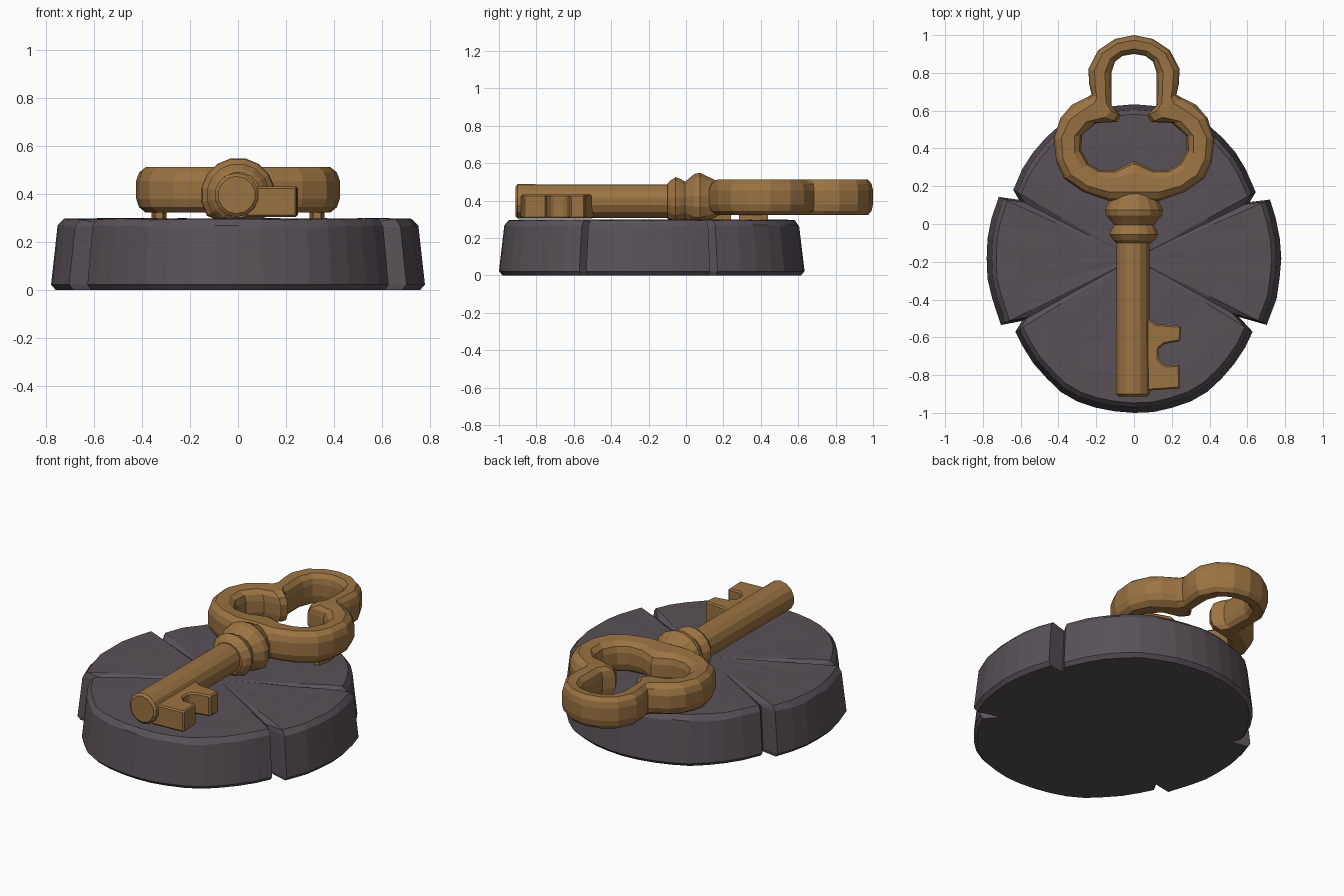
import bpy, bmesh, math, random
from math import sin, cos, radians, degrees, asin, pi

if "Cube" in bpy.data.objects:
    bpy.data.objects.remove(bpy.data.objects["Cube"])

random.seed(4)

def material(name, rgb):
    m = bpy.data.materials.new(name)
    m.diffuse_color = (*rgb, 1)
    m.use_nodes = True
    m.node_tree.nodes["Principled BSDF"].inputs["Base Color"].default_value = m.diffuse_color
    return m

STONE = material("dark_stone", (0.100, 0.083, 0.098))
BRASS = material("old_brass", (0.33, 0.172, 0.055))

def finish(name, bm, mat):
    bmesh.ops.recalc_face_normals(bm, faces=bm.faces)
    me = bpy.data.meshes.new(name)
    bm.to_mesh(me)
    bm.free()
    me.materials.append(mat)
    ob = bpy.data.objects.new(name, me)
    bpy.context.collection.objects.link(ob)
    return ob

def loft(name, rings, mat, closed=False):
    """Skin a list of equal-length point rings; cap the ends or close the loop."""
    bm = bmesh.new()
    vs = [[bm.verts.new(p) for p in r] for r in rings]
    n = len(vs[0])
    pairs = list(zip(vs, vs[1:])) + ([(vs[-1], vs[0])] if closed else [])
    for a, b in pairs:
        for i in range(n):
            j = (i + 1) % n
            bm.faces.new((a[i], a[j], b[j], b[i]))
    if not closed:
        bm.faces.new(vs[0])
        bm.faces.new(vs[-1])
    return finish(name, bm, mat)

# --- Stone disc: polar rings, four chipped notches with cracks running inward
CY, RX, RY = -0.183, 0.78, 0.817
NOTCH = [25, 154, 208, 332]          # parametric angles of the notches
DEPTH = {25: .87, 154: .87, 208: .86, 332: .81}

angles = [a * 7.5 for a in range(48)
          if all(abs(a * 7.5 - n) > 5.5 for n in NOTCH)]
for n in NOTCH:
    angles += [n - 2.5, n, n + 2.5]
angles.sort()

def radius_factor(a):
    if a in NOTCH:
        return DEPTH[a]
    n = min(NOTCH, key=lambda k: abs(a - k))
    d = degrees(asin(abs(sin(radians(a))))) - degrees(asin(abs(sin(radians(n)))))
    return 1 - 0.07 * max(0, 1 - d / 35) if d > 0 else 1.0

outline = [radius_factor(a) + (random.uniform(-.004, .004) if a % 90 else 0)
           for a in angles]

def disc_ring(scale, z, crack=0, rough=0):
    out = []
    for a, f in zip(angles, outline):
        f = 1 + (f - 1) * (1 if scale > .9 else .3)
        drop = crack if a in NOTCH else 0
        out.append((RX * scale * f * cos(radians(a)),
                    CY + RY * scale * f * sin(radians(a)),
                    z - drop + random.uniform(-rough, rough)))
    return out

loft("stone_disc", [
    disc_ring(.975, 0), disc_ring(1, .022), disc_ring(.965, .265, 0, .006),
    disc_ring(.935, .295, .02, .003), disc_ring(.78, .298, .022, .002),
    disc_ring(.58, .297, .012, .002), disc_ring(.35, .297, .004, .002),
    disc_ring(.02, .297)], STONE)

# --- Key bow: half outline as outer x,y / inner x,y, mirrored to a closed loop
half = [(0, 1.0, 0, .9), (.10, .98, .06, .89), (.19, .92, .10, .86),
        (.242, .82, .12, .80), (.237, .74, .12, .72), (.225, .685, .12, .63),
        (.26, .665, .07, .575), (.33, .63, .09, .54), (.39, .56, .20, .535),
        (.425, .45, .275, .47), (.412, .33, .28, .39), (.37, .24, .24, .32),
        (.27, .17, .18, .285), (.14, .125, .10, .285), (0, .11, 0, .335)]
loop = half + [(-a, b, -c, d) for a, b, c, d in half[-2:0:-1]]
section = [(0, .38), (0, .455), (.08, .49), (.27, .513), (.73, .508), (.93, .485),
           (1, .45), (1, .38), (.92, .345), (.73, .322), (.27, .322), (.08, .345)]
loft("key_bow", [[(a + (c - a) * t, b + (d - b) * t, z) for t, z in section]
                 for a, b, c, d in loop], BRASS, closed=True)

# --- Lathed parts along y, flattened where they rest on the stone
def lathe_y(name, profile, cx, cz, sides):
    rings = [[(cx + r * cos(2 * pi * (i + .5) / sides), y,
               max(.292, cz + r * sin(2 * pi * (i + .5) / sides)))
              for i in range(sides)] for y, r in profile]
    return loft(name, rings, BRASS)

lathe_y("key_shaft", [(-.912, .078), (-.90, .092), (-.5, .09), (-.08, .09),
                      (0, .09)], -.006, .396, 14)
lathe_y("key_collar", [(-.10, .095), (-.085, .112), (-.055, .132), (-.03, .122),
                       (-.005, .108), (.02, .128), (.045, .15), (.075, .156),
                       (.11, .138), (.14, .125), (.2, .09), (.26, .06)],
        0, .396, 16)

# --- Key bit: extruded toothed outline
def prism(name, pts, z0, z1, mat):
    return loft(name, [[(x, y, z) for x, y in pts] for z in (z0, z1)], mat)

bit = prism("key_bit", [(.03, -.49), (.08, -.505), (.12, -.53), (.25, -.54),
                        (.245, -.62), (.16, -.635), (.13, -.66), (.13, -.715),
                        (.165, -.75), (.24, -.745), (.245, -.87), (.03, -.885)],
            .305, .432, BRASS)
bevel = bit.modifiers.new("soft_edges", "BEVEL")
bevel.width = .008
bevel.segments = 1

# --- Small feet joining the bow to the stone
for side, s in (("right", 1), ("left", -1)):
    prism("bow_foot_" + side, [(s * (.33 + .032 * cos(k * pi / 3)),
                                .36 + .09 * sin(k * pi / 3)) for k in range(6)],
          .285, .34, BRASS)
prism("bow_root", [(-.09, .08), (.09, .08), (.06, .24), (-.06, .24)],
      .285, .35, BRASS)
